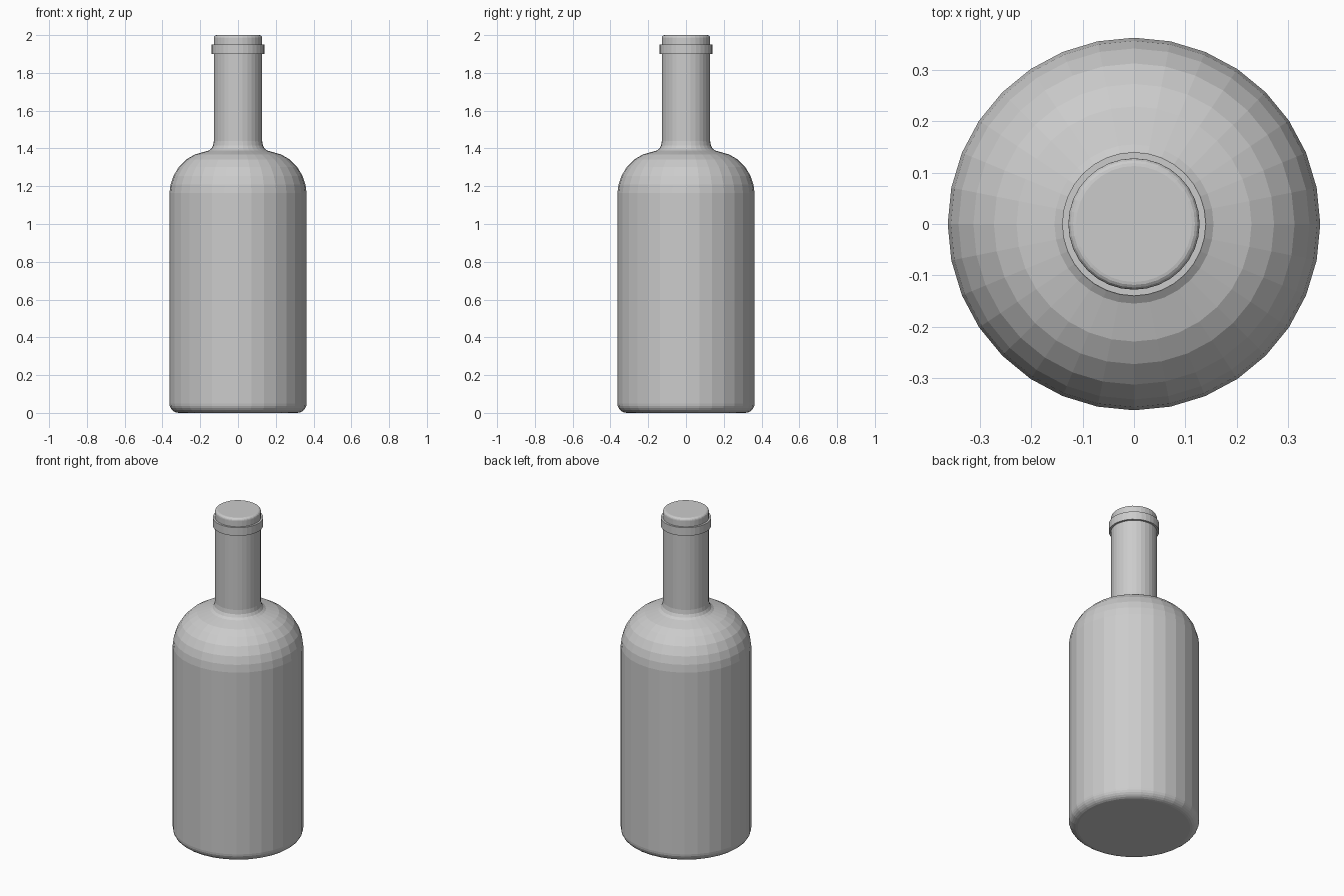
import bpy, bmesh
from math import sin, cos, pi, radians

if "Cube" in bpy.data.objects:
    bpy.data.objects.remove(bpy.data.objects["Cube"])

SIDES = 32


def arc(cx, cz, r, a0, a1, n):
    """Points (radius, height) along a circular arc, angles in degrees."""
    angles = [radians(a0 + (a1 - a0) * i / n) for i in range(n + 1)]
    return [(cx + r * cos(a), cz + r * sin(a)) for a in angles]


def lathe(name, profile):
    """Revolve a bottom-to-top profile around z and cap both ends."""
    bm = bmesh.new()
    rings = [[bm.verts.new((r * cos(2 * pi * i / SIDES), r * sin(2 * pi * i / SIDES), z))
              for i in range(SIDES)] for r, z in profile]
    for low, high in zip(rings, rings[1:]):
        for i in range(SIDES):
            j = (i + 1) % SIDES
            bm.faces.new((low[i], low[j], high[j], high[i]))
    bm.faces.new(rings[0][::-1])
    bm.faces.new(rings[-1])
    mesh = bpy.data.meshes.new(name)
    bm.to_mesh(mesh)
    bm.free()
    obj = bpy.data.objects.new(name, mesh)
    bpy.context.collection.objects.link(obj)
    return obj


# Bottle: rounded base, straight body, domed shoulder, flared neck, lip ring, rounded mouth
profile = arc(0.313, 0.05, 0.05, -90, 0, 6)
profile += [(0.363, 1.165), (0.357, 1.21), (0.342, 1.255), (0.313, 1.303),
            (0.273, 1.342), (0.229, 1.368), (0.155, 1.389)]
profile += [(0.141, 1.399), (0.132, 1.415), (0.128, 1.44)]
profile += [(0.128, 1.9), (0.14, 1.9), (0.14, 1.95), (0.128, 1.95)]
profile += arc(0.113, 1.985, 0.015, 0, 90, 4)
lathe("bottle", profile)
